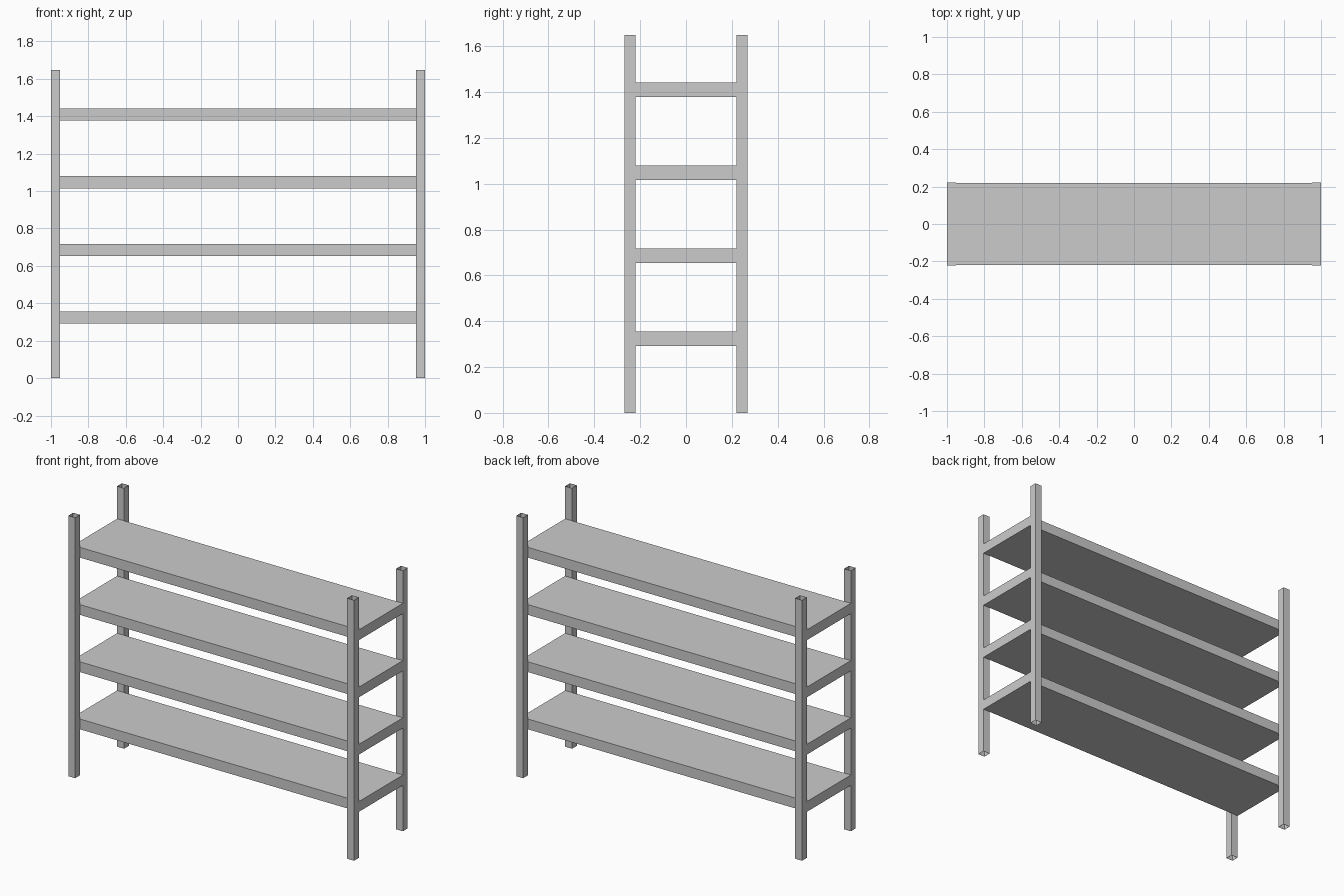
import bpy, bmesh

if "Cube" in bpy.data.objects:
    bpy.data.objects.remove(bpy.data.objects["Cube"])

POST_W, POST_H = 0.048, 1.648
X_OUT, Y_OUT = 1.0, 0.268
SHELF_Y = Y_OUT - POST_W
SHELF_H, FIRST_Z, STEP = 0.065, 0.291, 0.362


def box(name, lo, hi, open_ends=False):
    bm = bmesh.new()
    bmesh.ops.create_cube(bm, size=1)
    for v in bm.verts:
        v.co = [lo[i] + (v.co[i] + 0.5) * (hi[i] - lo[i]) for i in range(3)]
    bm.normal_update()
    if open_ends:
        ends = [f for f in bm.faces if abs(f.normal.z) > 0.9]
        bmesh.ops.delete(bm, geom=ends, context='FACES_ONLY')
    me = bpy.data.meshes.new(name)
    bm.to_mesh(me)
    bm.free()
    ob = bpy.data.objects.new(name, me)
    bpy.context.collection.objects.link(ob)
    return ob


# Four thin-walled square tube posts, open at top and bottom
for sx, side in ((-1, "left"), (1, "right")):
    for sy, end in ((-1, "front"), (1, "back")):
        cx, cy = sx * (X_OUT - POST_W / 2), sy * (Y_OUT - POST_W / 2)
        h = POST_W / 2
        post = box(f"{end}_{side}_post", (cx - h, cy - h, 0), (cx + h, cy + h, POST_H), True)
        wall = post.modifiers.new("wall", 'SOLIDIFY')
        wall.thickness = 0.001
        wall.offset = -1

# Four evenly spaced shelves between the front and back posts
for i in range(4):
    z = FIRST_Z + i * STEP
    box(f"shelf_{i + 1}", (-X_OUT, -SHELF_Y, z), (X_OUT, SHELF_Y, z + SHELF_H))
